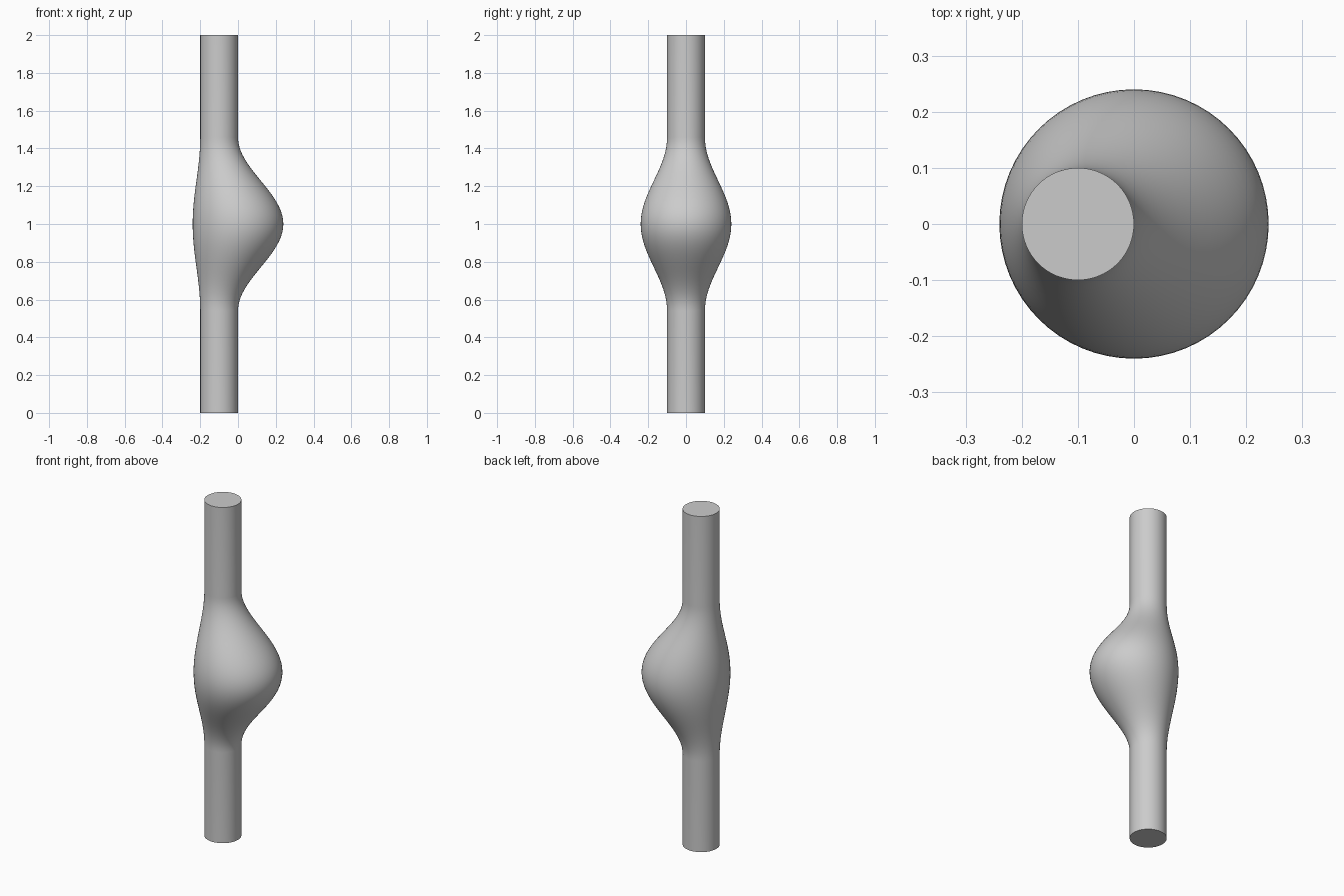
import bpy, bmesh, math

cube = bpy.data.objects.get("Cube")
if cube:
    bpy.data.objects.remove(cube, do_unlink=True)

SIDES = 64
HALF_BULGE = 0.46   # half height of the swollen section
STEPS = 40

mat = bpy.data.materials.new("plain_grey")
mat.use_nodes = True
grey = (0.6, 0.6, 0.6, 1)
mat.diffuse_color = grey
mat.node_tree.nodes["Principled BSDF"].inputs["Base Color"].default_value = grey


def add_ring(bm, z):
    """Circle that widens and shifts sideways towards mid height."""
    d = min(abs(z - 1) / HALF_BULGE, 1)
    t = 0.5 + 0.5 * math.cos(math.pi * d)
    cx, r = -0.1 + 0.1 * t, 0.1 + 0.14 * t
    angles = [math.tau * i / SIDES for i in range(SIDES)]
    return [bm.verts.new((cx + r * math.cos(a), r * math.sin(a), z)) for a in angles]


# Tube with an off-centre bulge, lofted through the rings
heights = [0] + [1 + HALF_BULGE * (2 * i / STEPS - 1) for i in range(STEPS + 1)] + [2]
bm = bmesh.new()
rings = [add_ring(bm, z) for z in heights]
for low, high in zip(rings, rings[1:]):
    for i in range(SIDES):
        j = (i + 1) % SIDES
        bm.faces.new((low[i], low[j], high[j], high[i]))

# Flat end caps
bm.faces.new(rings[0][::-1])
bm.faces.new(rings[-1])

mesh = bpy.data.meshes.new("bulged_tube")
bm.to_mesh(mesh)
bm.free()
mesh.materials.append(mat)
tube = bpy.data.objects.new("bulged_tube", mesh)
bpy.context.collection.objects.link(tube)
bpy.context.view_layer.objects.active = tube
tube.select_set(True)
bpy.ops.object.shade_smooth_by_angle(angle=math.radians(40))
